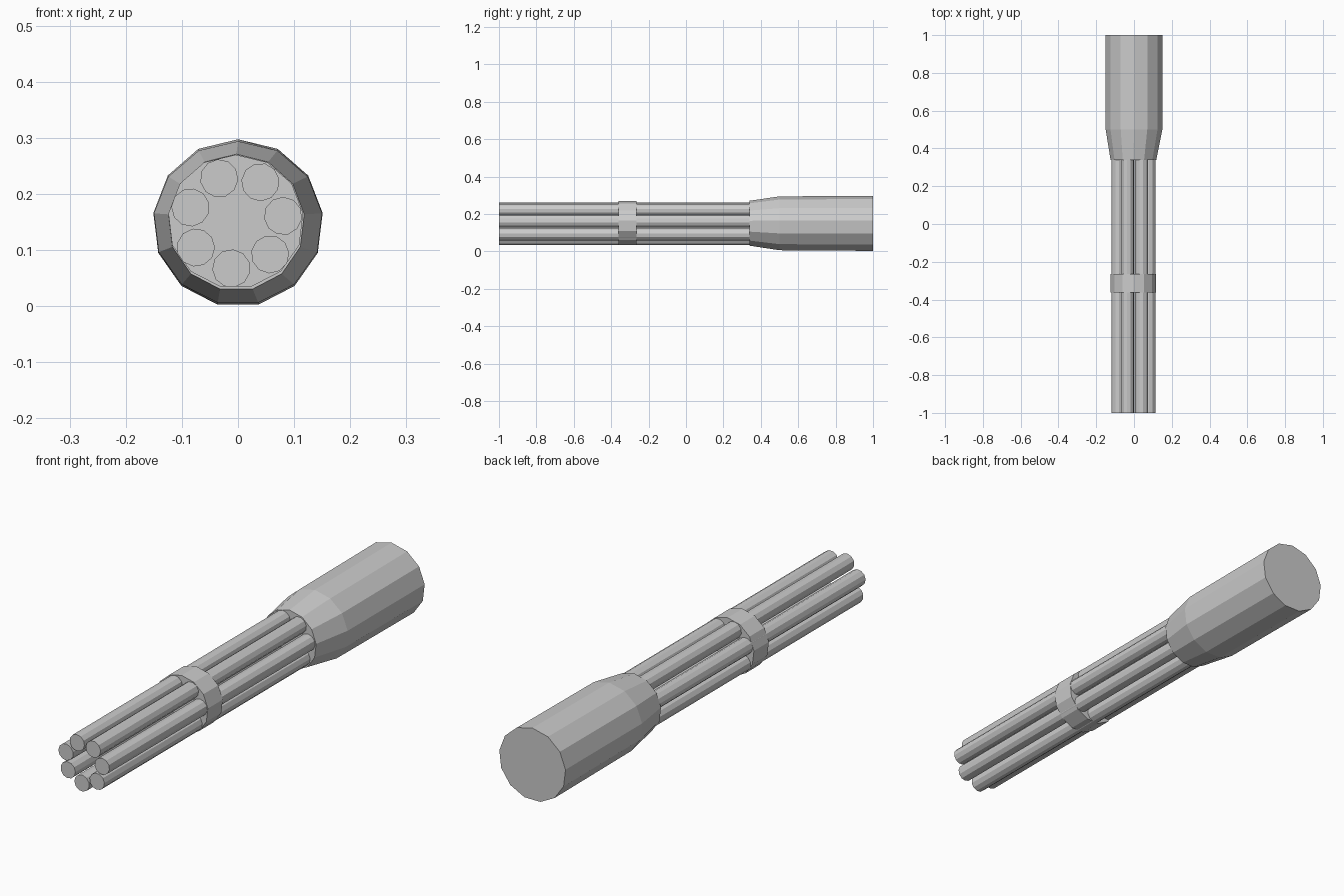
import bpy, bmesh
from math import sin, cos, pi, radians

if "Cube" in bpy.data.objects:
    bpy.data.objects.remove(bpy.data.objects["Cube"])


def lathe(name, sides, stations, phase=pi / 2):
    """Closed faceted solid along y; stations are (y, cx, cz, rx, rz)."""
    bm = bmesh.new()
    rings = []
    for y, cx, cz, rx, rz in stations:
        rings.append([bm.verts.new((cx + rx * cos(phase + 2 * pi * i / sides), y,
                                    cz + rz * sin(phase + 2 * pi * i / sides)))
                      for i in range(sides)])
    for a, b in zip(rings, rings[1:]):
        for i in range(sides):
            j = (i + 1) % sides
            bm.faces.new((a[i], a[j], b[j], b[i]))
    bm.faces.new(rings[0])
    bm.faces.new(rings[-1])
    bmesh.ops.recalc_face_normals(bm, faces=bm.faces[:])
    mesh = bpy.data.meshes.new(name)
    bm.to_mesh(mesh)
    bm.free()
    obj = bpy.data.objects.new(name, mesh)
    bpy.context.collection.objects.link(obj)
    return obj


# Housing with tapered front collar
lathe("housing", 13, [(0.34, -0.003, 0.149, 0.122, 0.122),
                      (0.50, 0.0, 0.148, 0.151, 0.146),
                      (1.00, 0.0, 0.148, 0.152, 0.1495)])

# Clamp band around the barrels
lathe("barrel_clamp", 13, [(-0.362, -0.004, 0.151, 0.121, 0.119),
                           (-0.265, -0.004, 0.151, 0.121, 0.119)])

# Seven barrels in a circle
for k in range(7):
    a = radians(7.5) + 2 * pi * k / 7
    x, z = -0.004 + 0.085 * cos(a), 0.150 + 0.083 * sin(a)
    lathe(f"barrel_{k + 1}", 11, [(-1.0, x, z, 0.034, 0.034),
                                  (0.345, x, z, 0.034, 0.034)], phase=a + pi)
